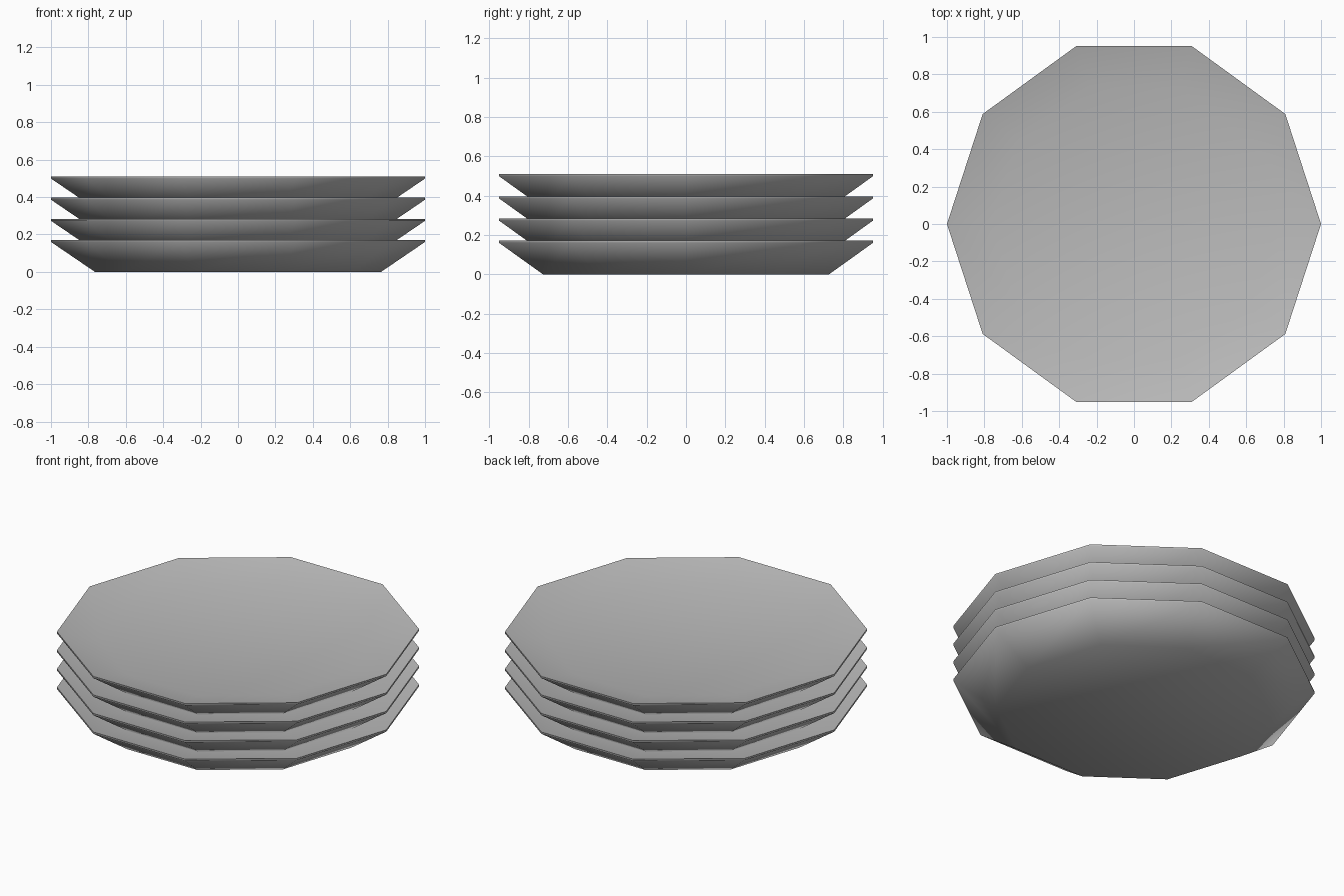
import bpy
import bmesh
import math

cube = bpy.data.objects.get("Cube")
if cube:
    bpy.data.objects.remove(cube, do_unlink=True)

SIDES = 10
PITCH = 0.113   # height gained by each stacked plate

grey = bpy.data.materials.new("plate grey")
colour = (0.5, 0.5, 0.5, 1)
grey.diffuse_color = colour
grey.use_nodes = True
grey.node_tree.nodes["Principled BSDF"].inputs["Base Color"].default_value = colour

# Radius and height: underside, outer wall, rim, shallow dish floor
PROFILE = [(0.765, 0), (1, 0.16), (1, 0.171), (0.765, 0.112)]


def make_plate(name, z):
    bm = bmesh.new()
    rings = []
    for radius, height in PROFILE:
        ring = []
        for i in range(SIDES):
            a = math.tau * i / SIDES
            ring.append(bm.verts.new((radius * math.cos(a), radius * math.sin(a), height)))
        rings.append(ring)
    for low, high in zip(rings, rings[1:]):
        for i in range(SIDES):
            j = (i + 1) % SIDES
            bm.faces.new((low[i], low[j], high[j], high[i]))
    bm.faces.new(rings[0][::-1])
    bm.faces.new(rings[-1])
    bmesh.ops.recalc_face_normals(bm, faces=bm.faces)
    mesh = bpy.data.meshes.new(name)
    bm.to_mesh(mesh)
    bm.free()
    mesh.materials.append(grey)
    plate = bpy.data.objects.new(name, mesh)
    plate.location.z = z
    bpy.context.collection.objects.link(plate)
    # Soft wall and dish, crisp rim
    bpy.ops.object.select_all(action="DESELECT")
    plate.select_set(True)
    bpy.context.view_layer.objects.active = plate
    bpy.ops.object.shade_smooth_by_angle(angle=math.radians(60))


# Nested stack of four plates
for n in range(4):
    make_plate(f"plate_{n + 1}", n * PITCH)
